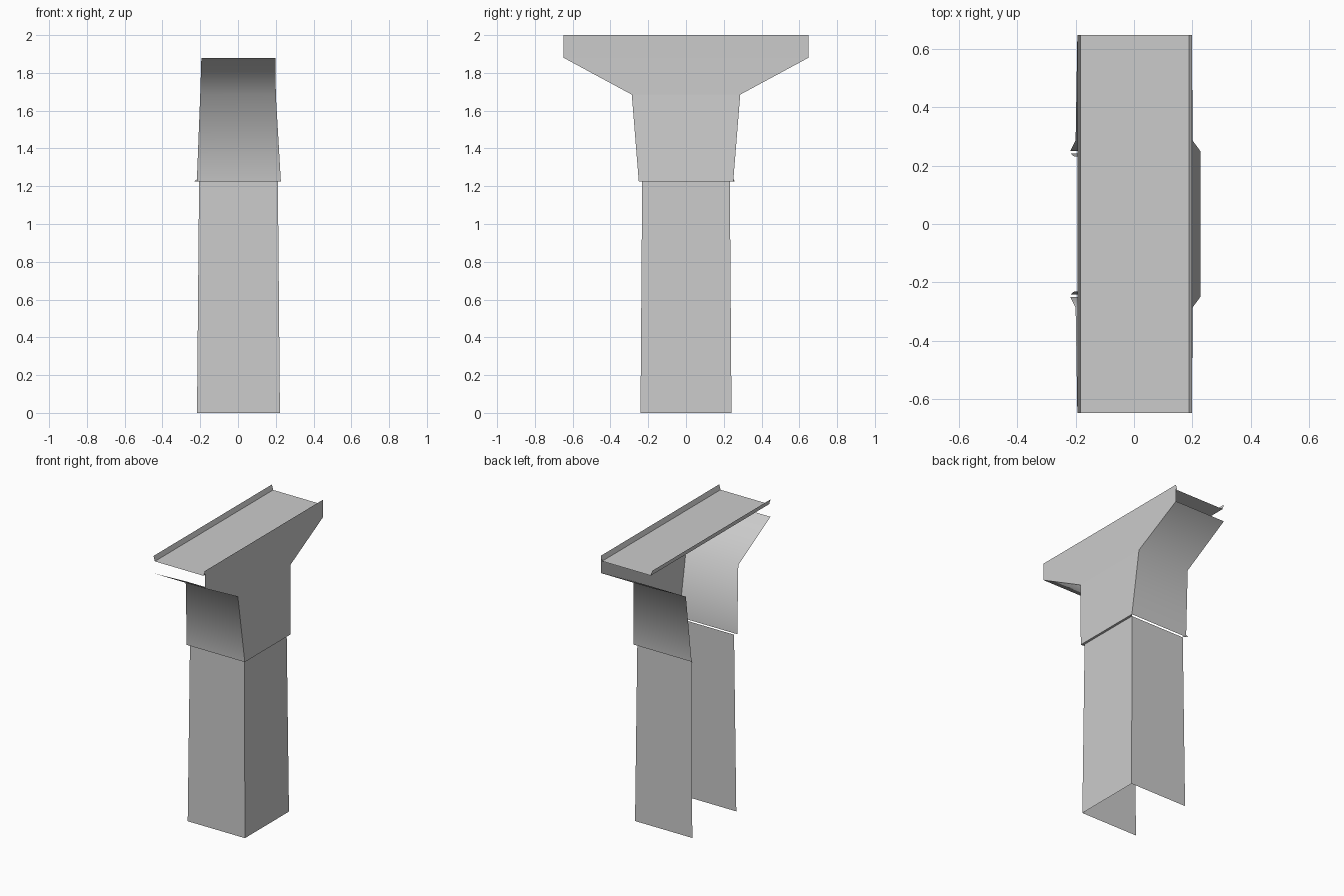
import bpy

cube = bpy.data.objects.get("Cube")
if cube:
    bpy.data.objects.remove(cube, do_unlink=True)

grey = bpy.data.materials.new("plain grey")
grey.use_nodes = True
colour = (0.6, 0.6, 0.6, 1)
grey.diffuse_color = colour
grey.node_tree.nodes["Principled BSDF"].inputs["Base Color"].default_value = colour


def sheet(name, rows, smooth=False):
    """Skin a strip of quads between successive pairs of edge points."""
    verts = [p for row in rows for p in row]
    faces = [(2 * i, 2 * i + 1, 2 * i + 3, 2 * i + 2) for i in range(len(rows) - 1)]
    mesh = bpy.data.meshes.new(name)
    mesh.from_pydata(verts, [], faces)
    mesh.materials.append(grey)
    mesh.polygons.foreach_set("use_smooth", [smooth] * len(faces))
    obj = bpy.data.objects.new(name, mesh)
    bpy.context.collection.objects.link(obj)
    return obj


SEAM = 1.225   # height where the head meets the column
HALF = 0.648   # half length of the head

for name, s in (("front", -1), ("back", 1)):
    # Tapered column wall, wound to face outward
    wall = [[(-0.217, s * 0.241, 0), (0.222, s * 0.241, 0)],
            [(-0.206, s * 0.232, SEAM), (0.211, s * 0.232, SEAM)]]
    # Bent underside of the head, ending in the overhanging arm
    head = [[(-0.218, s * 0.25, SEAM), (0.227, s * 0.25, SEAM)],
            [(-0.2, s * 0.287, 1.685), (0.2, s * 0.287, 1.685)],
            [(-0.194, s * HALF, 1.88), (0.199, s * HALF, 1.88)]]
    if s > 0:
        wall = [r[::-1] for r in wall]
        head = [r[::-1] for r in head]
    sheet(name + "_column_wall", wall)
    sheet(name + "_head_skin", head, True)

# Closed side: column wall, narrow ledge and flared head panel
sheet("side_column_wall", [[(0.222, -0.241, 0), (0.222, 0.241, 0)],
                           [(0.211, -0.232, SEAM), (0.211, 0.232, SEAM)]])
sheet("side_ledge", [[(0.211, -0.232, SEAM), (0.211, 0.232, SEAM)],
                     [(0.227, -0.25, SEAM), (0.227, 0.25, SEAM)]])
sheet("side_head_panel", [[(0.227, -0.25, SEAM), (0.227, 0.25, SEAM)],
                          [(0.2, -0.287, 1.685), (0.2, 0.287, 1.685)],
                          [(0.199, -HALF, 1.88), (0.199, HALF, 1.88)],
                          [(0.199, -HALF, 2), (0.199, HALF, 2)]])

# Small bent corner at the open side
sheet("back_corner_flick", [[(-0.217, 0.251, 1.238), (-0.231, 0.258, SEAM)],
                            [(-0.2, 0.236, SEAM), (-0.216, 0.25, SEAM)]])

# Shallow tray on top, with slanted lips
tray = [(-0.194, 2), (-0.184, 1.965), (0.189, 1.965), (0.199, 2)]
sheet("top_tray", [[(x, HALF, z), (x, -HALF, z)] for x, z in tray])
